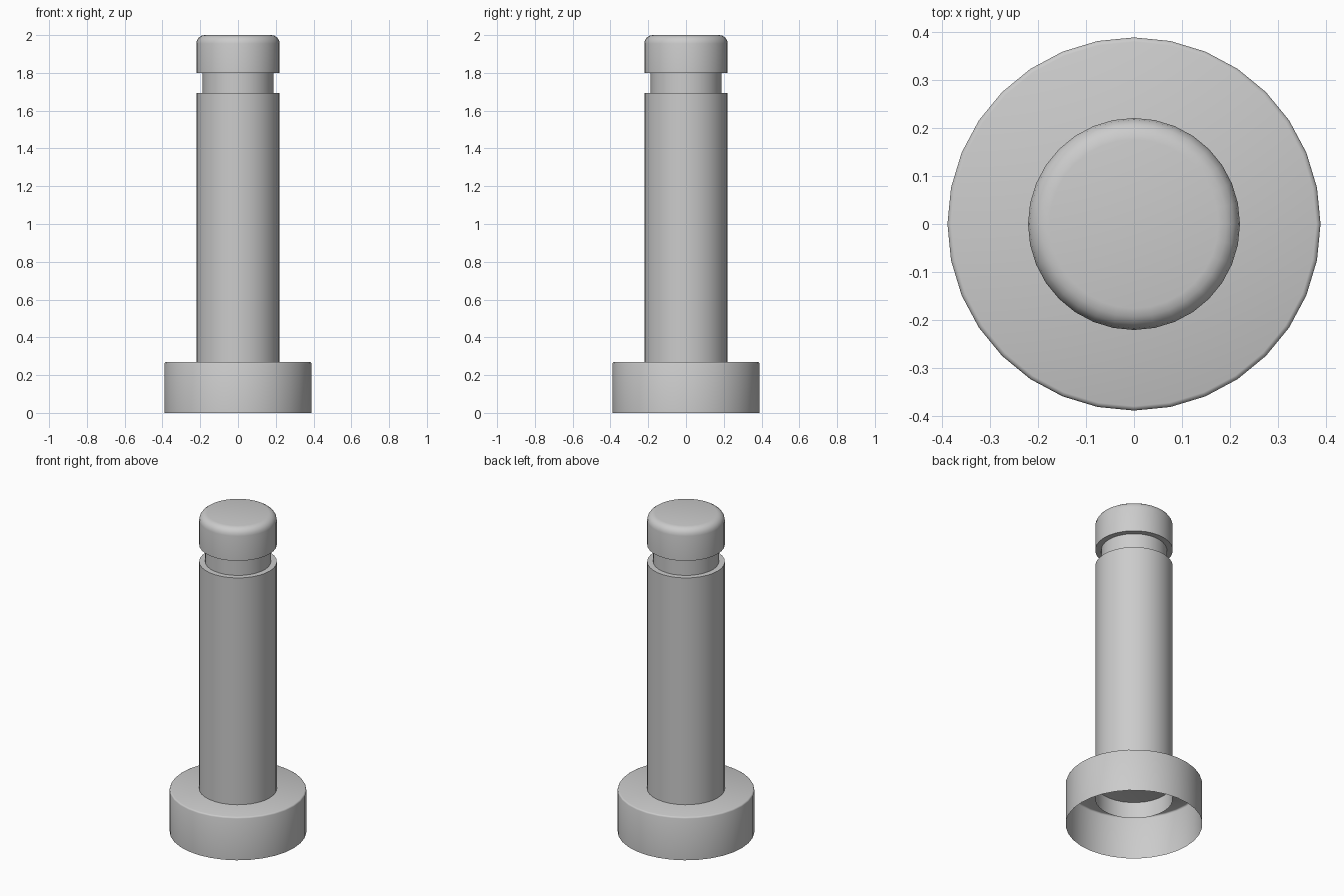
import bpy, bmesh, math

if "Cube" in bpy.data.objects:
    bpy.data.objects.remove(bpy.data.objects["Cube"])

SIDES = 32


def lathe(name, profile):
    """Spin an (radius, z) profile round z; a radius of 0 closes with a fan."""
    bm = bmesh.new()
    rings = []
    for r, z in profile:
        if r == 0:
            rings.append([bm.verts.new((0, 0, z))])
        else:
            rings.append([bm.verts.new((r * math.cos(2 * math.pi * i / SIDES),
                                        r * math.sin(2 * math.pi * i / SIDES), z))
                          for i in range(SIDES)])
    for a, b in zip(rings, rings[1:]):
        for i in range(SIDES):
            j = (i + 1) % SIDES
            if len(b) == 1:
                bm.faces.new((a[i], a[j], b[0]))
            else:
                bm.faces.new((a[i], a[j], b[j], b[i]))
    mesh = bpy.data.meshes.new(name)
    bm.to_mesh(mesh)
    bm.free()
    obj = bpy.data.objects.new(name, mesh)
    bpy.context.collection.objects.link(obj)
    bpy.ops.object.select_all(action='DESELECT')
    obj.select_set(True)
    bpy.context.view_layer.objects.active = obj
    bpy.ops.object.shade_smooth_by_angle(angle=math.radians(50))
    return obj


def rounded(radius, top, size, steps):
    """Quarter-round corner points from the wall to the flat top."""
    return [(radius - size + size * math.cos(t), top - size + size * math.sin(t))
            for t in (k * math.pi / 2 / steps for k in range(steps + 1))]


# Wide base: a thin cup, open underneath
lathe("base_cup", [(0.389, 0)] + rounded(0.389, 0.27, 0.009, 2) + [(0, 0.27)])

# Shaft pokes through the cup; groove near the top, then the rounded tip
lathe("shaft", [(0.221, 0.167), (0.221, 1.693), (0.187, 1.693),
                (0.187, 1.80), (0.221, 1.80)]
      + rounded(0.221, 2.0, 0.045, 4) + [(0, 2.0)])
